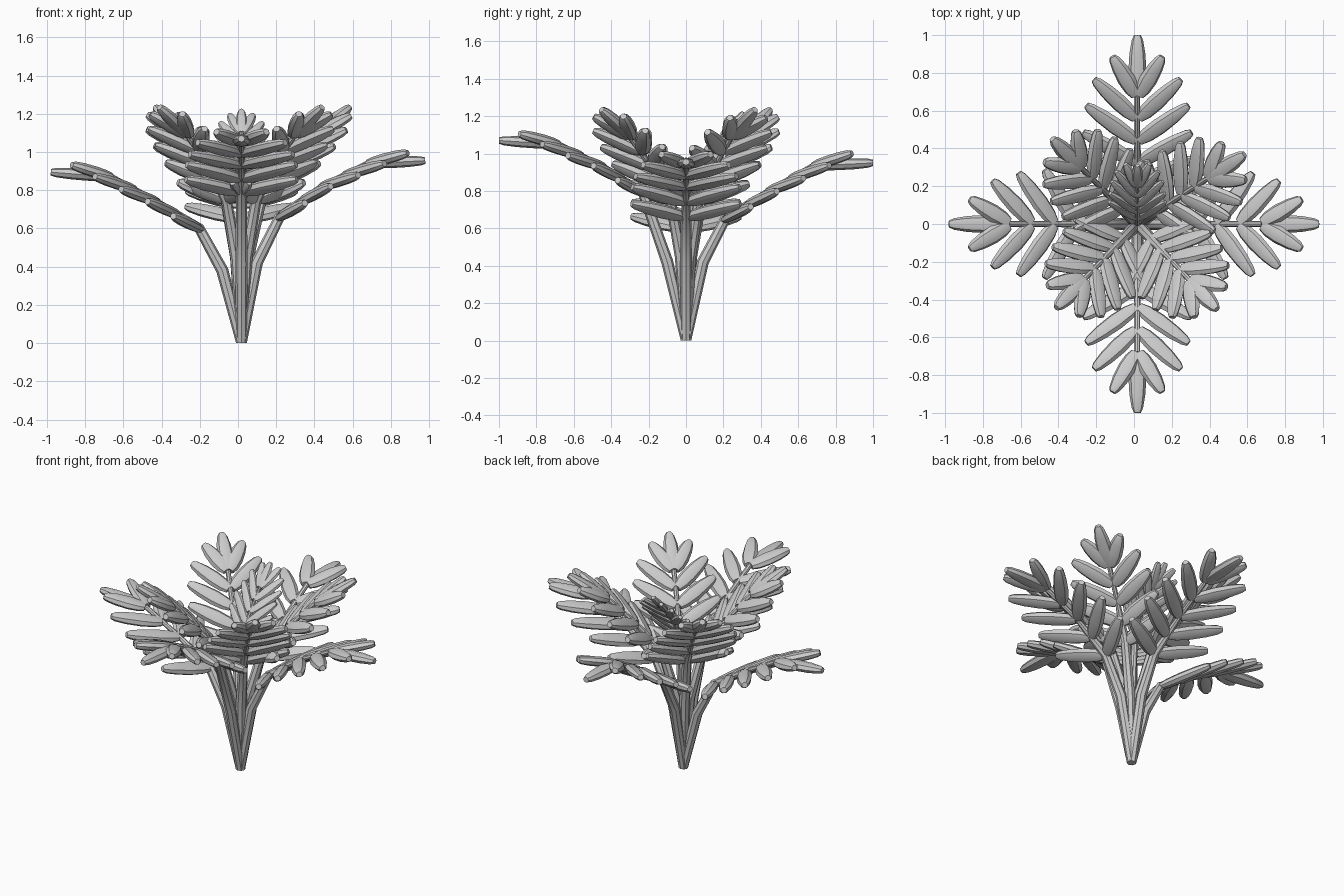
import bpy, bmesh, math
from mathutils import Vector

if "Cube" in bpy.data.objects:
    bpy.data.objects.remove(bpy.data.objects["Cube"])

CENTRE = Vector((0.018, 0, 0))


def loft(bm, pts, sizes, side, n=8):
    """Closed tube through pts with elliptical sections (half width, half height)."""
    rings = []
    for i, p in enumerate(pts):
        t = (pts[min(i + 1, len(pts) - 1)] - pts[max(i - 1, 0)]).normalized()
        s = (side - t * side.dot(t)).normalized()
        u = s.cross(t)
        if i == 0 and abs(p.z) < 1e-4:          # flat foot on the ground
            u = side.cross(Vector((0, 0, 1)))
        w, h = sizes[i]
        rings.append([bm.verts.new(p + s * w * math.cos(2 * math.pi * k / n)
                                   + u * h * math.sin(2 * math.pi * k / n)) for k in range(n)])
    for a, b in zip(rings, rings[1:]):
        for k in range(n):
            bm.faces.new((a[k], a[(k + 1) % n], b[(k + 1) % n], b[k]))
    bm.faces.new(rings[0][::-1])
    bm.faces.new(rings[-1])


def finish(bm, name):
    bmesh.ops.recalc_face_normals(bm, faces=bm.faces)
    me = bpy.data.meshes.new(name)
    bm.to_mesh(me)
    bm.free()
    ob = bpy.data.objects.new(name, me)
    bpy.context.collection.objects.link(ob)
    for p in me.polygons:
        p.use_smooth = True
    bpy.context.view_layer.objects.active = ob
    ob.select_set(True)
    bpy.ops.object.shade_smooth_by_angle(angle=math.radians(40))
    ob.select_set(False)


def leaflet(bm, base, d, normal, length, scale):
    side = normal.cross(d).normalized()
    profile = [(0, .028, .020), (.15, .042, .027), (.4, .048, .030),
               (.7, .042, .029), (.92, .030, .024), (1, .018, .017)]
    loft(bm, [base + d * length * t for t, w, h in profile],
         [(w * scale, h * scale) for t, w, h in profile], side)


def frond(name, azimuth, path, tip, scale=1.0, spread=1.0, reach=1.0, pairs=5):
    """path: (radius, height) points, leaflets grow between third and last point."""
    a = math.radians(azimuth)
    out = Vector((math.cos(a), math.sin(a), 0))
    side = Vector((-math.sin(a), math.cos(a), 0))

    def at(rz):
        return CENTRE + out * rz[0] + Vector((0, 0, rz[1]))
    pts = [at(p) for p in path]

    # Stem
    bm = bmesh.new()
    r = [.028, .032, .028] + [.015] * (len(pts) - 3)
    loft(bm, pts, [(x * scale, x * scale) for x in r], side)
    finish(bm, name + "_stem")

    # Leaflet pairs along the rachis, drooping slightly
    bm = bmesh.new()
    rachis = pts[2:]
    segs = len(rachis) - 1
    for i in range(pairs):
        f = i / (pairs - 1) * segs
        k = min(int(f), segs - 1)
        base = rachis[k].lerp(rachis[k + 1], f - k)
        t = (rachis[k + 1] - rachis[k]).normalized()
        normal = t.cross(side)
        ang = math.radians((62, 58, 53, 46, 30)[i]) * spread
        length = (.32, .33, .33, .31, .25)[i] * scale * reach
        droop = (.06, .08, .10, .13, .18)[i]
        for s in (-1, 1):
            d = t * math.cos(ang) + side * s * math.sin(ang) - normal * droop
            leaflet(bm, base + side * s * .008 * scale, d.normalized(), normal, length, scale)
    # End leaflet
    d = at(tip) - pts[-1]
    length = d.length
    d.normalize()
    leaflet(bm, pts[-1], d, d.cross(side), length, scale)
    finish(bm, name + "_leaflets")


# Outer fronds
frond("right_frond", 0, [(0, 0), (.08, .42), (.20, .66), (.42, .82), (.66, .94)], (.962, .955))
frond("back_frond", 90, [(0, 0), (.09, .42), (.21, .65), (.44, .80), (.68, .935)], (1.0, .95))
frond("left_frond", 180, [(0, 0), (.10, .38), (.22, .60), (.44, .74), (.68, .87)], (.998, .895))
frond("front_frond", 270, [(0, 0), (.10, .42), (.23, .79), (.44, .93), (.68, 1.05)], (1.0, 1.07))

# Upright diagonal fronds
for label, az, far in (("back_right", 33, 1.04), ("back_left", 135, .98),
                       ("front_left", 226, .95), ("front_right", 313, .95)):
    path = [(0, 0), (.04, .45), (.12, .75), (.27, .93), (.43, 1.09)]
    frond(label + "_upper_frond", az, [(r * far, z) for r, z in path], (.65 * far, 1.235),
          reach=.88)

# Young centre frond
frond("centre_frond", 90, [(0, 0), (.01, .5), (.03, .86), (.10, .98), (.20, 1.10)],
      (.31, 1.22), scale=.65, spread=.7)
